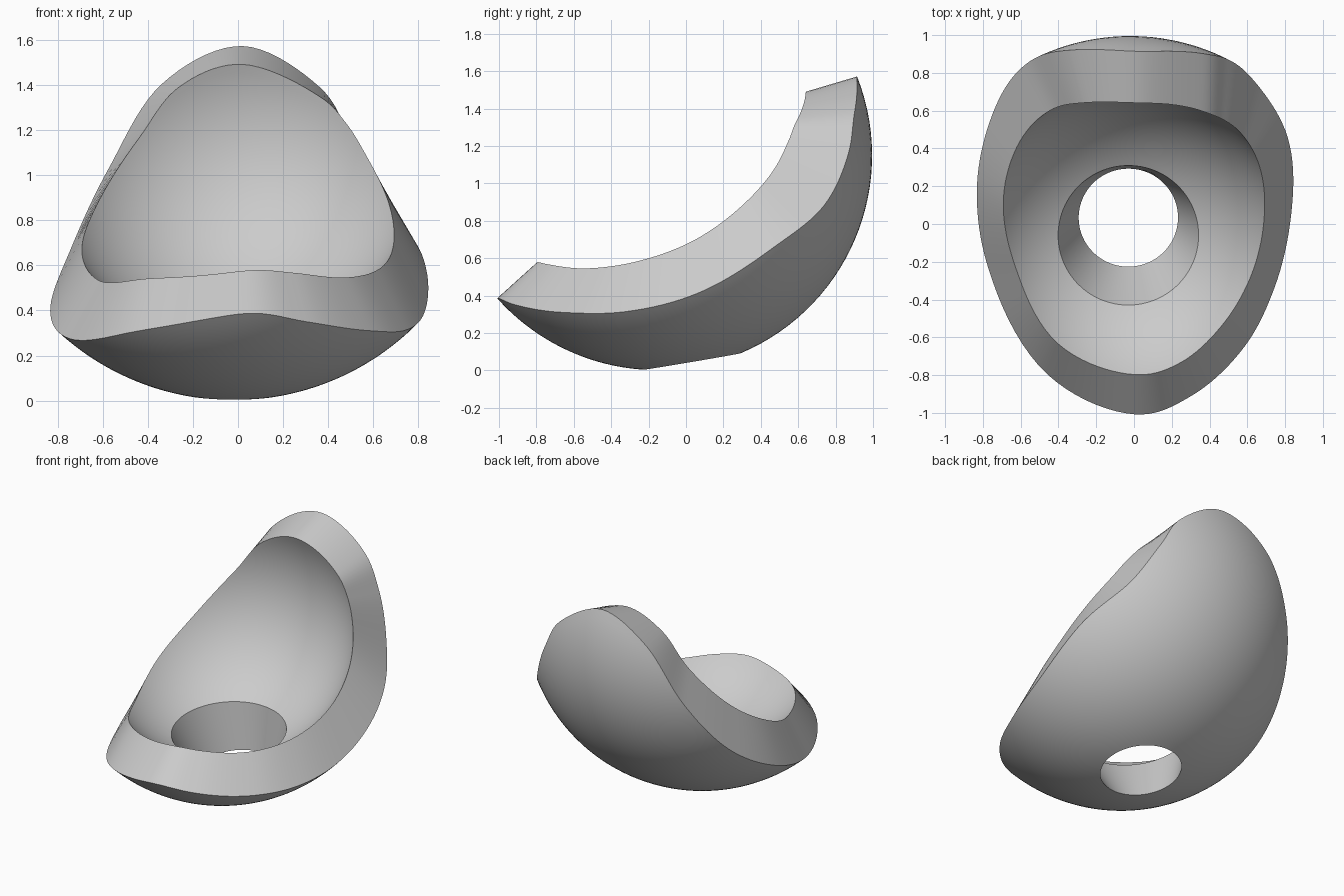
import bpy, bmesh, math
from mathutils import Vector

old = bpy.data.objects.get("Cube")
if old:
    bpy.data.objects.remove(old, do_unlink=True)

CENTRE = Vector((-0.02, -0.153, 1.15))   # shared centre of both shell surfaces
SEGMENTS = 16 * 9                        # samples around the rim
STEPS = 30                               # rings from hole to rim

# Control points of the rim edges, starting at the front and going towards +x
OUTER_RIM = [(0, -1, .39), (.3, -.9, .36), (.58, -.64, .32), (.74, -.33, .32),
             (.82, .05, .42), (.8, .45, .66), (.66, .75, .88), (.5, .86, 1.16),
             (.36, .9, 1.39), (.02, .91, 1.57), (-.33, .9, 1.4), (-.57, .84, 1.03),
             (-.76, .6, .65), (-.83, .15, .4), (-.76, -.25, .29), (-.45, -.78, .325)]
INNER_RIM = [(0, -.8, .57), (.25, -.74, .56), (.48, -.52, .545), (.61, -.27, .59),
             (.69, .05, .7), (.66, .32, .9), (.58, .47, 1.07), (.48, .55, 1.23),
             (.36, .6, 1.35), (.02, .64, 1.49), (-.26, .64, 1.39), (-.44, .6, 1.16),
             (-.62, .41, .88), (-.69, .1, .67), (-.63, -.24, .53), (-.4, -.63, .545)]


def closed_spline(points, count):
    """Smooth closed curve through the points."""
    pts = [Vector(p) for p in points]
    n = len(pts)
    result = []
    for k in range(count):
        i, t = divmod(k * n / count, 1)
        a, b, c, d = (pts[(int(i) + j) % n] for j in (-1, 0, 1, 2))
        result.append(b + (c - a) * t / 2 + (a - b * 2.5 + c * 2 - d / 2) * t ** 2
                      + ((b - c) * 3 + d - a) * t ** 3 / 2)
    return result


def shell_rings(bm, rim, radius, hole_centre, hole_radius):
    """Rings of vertices on a sphere, running from the round hole to the rim."""
    axis = (Vector(hole_centre) - CENTRE).normalized()
    start = math.asin(hole_radius / radius)
    rings = [[] for _ in range(STEPS + 1)]
    for point in closed_spline(rim, SEGMENTS):
        direction = (point - CENTRE).normalized()
        end = axis.angle(direction)
        side = (direction - axis * direction.dot(axis)).normalized()
        for s, ring in enumerate(rings):
            angle = start + (end - start) * s / STEPS
            offset = axis * math.cos(angle) + side * math.sin(angle)
            ring.append(bm.verts.new(CENTRE + offset * radius))
    return rings


def bridge(bm, first, second):
    for i in range(SEGMENTS):
        j = (i + 1) % SEGMENTS
        bm.faces.new((first[i], first[j], second[j], second[i]))


# Shell: outer surface, rim band, inner surface and tapered hole wall in one loop
bm = bmesh.new()
outer = shell_rings(bm, OUTER_RIM, 1.148, (-.03, .035, .04), .263)
inner = shell_rings(bm, INNER_RIM, .865, (-.03, -.06, .375), .372)
loop = outer + inner[::-1]
for k, ring in enumerate(loop):
    bridge(bm, ring, loop[(k + 1) % len(loop)])
bmesh.ops.recalc_face_normals(bm, faces=bm.faces)

mesh = bpy.data.meshes.new("curved_shell")
bm.to_mesh(mesh)
bm.free()
shell = bpy.data.objects.new("curved_shell", mesh)
bpy.context.collection.objects.link(shell)

# Plain grey material
grey = bpy.data.materials.new("light_grey")
grey.use_nodes = True
colour = (0.6, 0.6, 0.6, 1)
grey.diffuse_color = colour
grey.node_tree.nodes["Principled BSDF"].inputs["Base Color"].default_value = colour
mesh.materials.append(grey)

# Smooth surfaces with crisp rim and hole edges
bpy.context.view_layer.objects.active = shell
shell.select_set(True)
bpy.ops.object.shade_smooth_by_angle(angle=math.radians(35))
